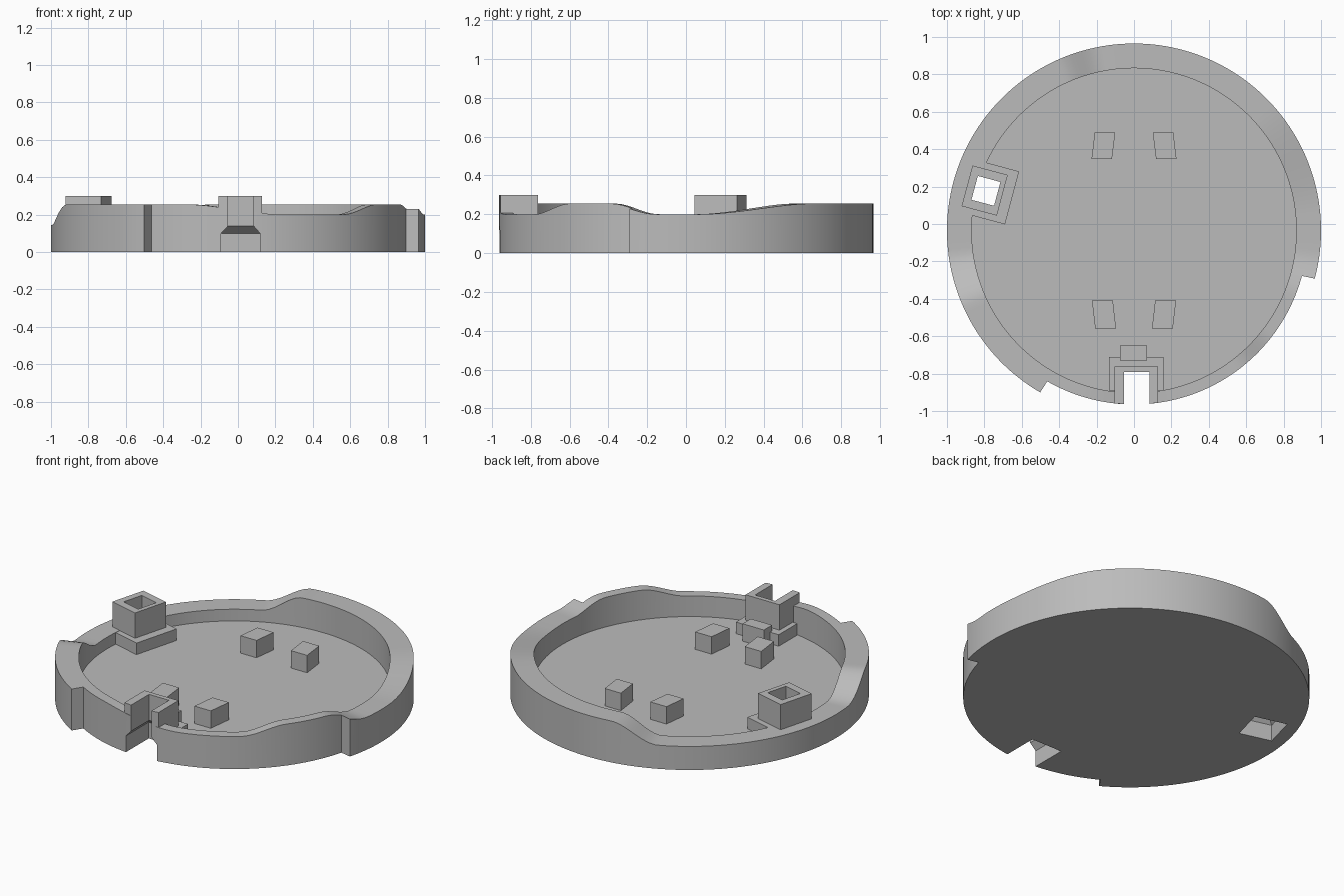
import bpy, bmesh, math

if "Cube" in bpy.data.objects:
    bpy.data.objects.remove(bpy.data.objects["Cube"])

CY = -0.035                      # centre of the round tray
R_OUT, R_STEP, R_IN = 1.0, 0.93, 0.868
FLOOR = 0.073
RIM = [(99, .255), (115, .145), (187, .145), (204, .255), (252, .255), (286, .2),
       (307, .2), (323, .255), (338, .255), (353, .2), (365, .2), (403, .255), (459, .255)]

grey = bpy.data.materials.new("plain grey")
grey.diffuse_color = (0.5, 0.5, 0.5, 1)
grey.use_nodes = True
grey.node_tree.nodes["Principled BSDF"].inputs["Base Color"].default_value = grey.diffuse_color


def rim_height(deg):
    """Eased rim height around the tray."""
    if deg < 99:
        deg += 360
    for (a, za), (b, zb) in zip(RIM, RIM[1:]):
        if a <= deg <= b:
            t = (deg - a) / (b - a)
            return za + (zb - za) * (t * t * (3 - 2 * t))


def finish(name, bm):
    bmesh.ops.recalc_face_normals(bm, faces=bm.faces)
    me = bpy.data.meshes.new(name)
    bm.to_mesh(me)
    bm.free()
    me.materials.append(grey)
    ob = bpy.data.objects.new(name, me)
    bpy.context.collection.objects.link(ob)
    return ob


def loft(name, rings):
    """Closed solid through a stack of matching point rings."""
    bm = bmesh.new()
    vs = [[bm.verts.new(p) for p in ring] for ring in rings]
    n = len(vs[0])
    for a, b in zip(vs, vs[1:]):
        for i in range(n):
            j = (i + 1) % n
            bm.faces.new((a[i], a[j], b[j], b[i]))
    bm.faces.new(vs[0])
    bm.faces.new(vs[-1])
    return finish(name, bm)


def prism(name, pts, z0, z1):
    return loft(name, [[(x, y, z) for x, y in pts] for z in (z0, z1)])


def rect(x0, x1, y0, y1):
    return [(x0, y0), (x1, y0), (x1, y1), (x0, y1)]


def radial_rect(deg, r0, r1, width):
    """Rectangle pointing outward from the tray centre."""
    a = math.radians(deg)
    c, s = math.cos(a), math.sin(a)
    return [(r * c - t * s, CY + r * s + t * c) for r, t in rect(r0, r1, -width / 2, width / 2)]


def combine(target, tool, op):
    m = target.modifiers.new(op.lower(), 'BOOLEAN')
    m.operation, m.solver, m.object = op, 'EXACT', tool
    bpy.context.view_layer.objects.active = target
    bpy.ops.object.modifier_apply(modifier=m.name)
    bpy.data.objects.remove(tool)


# Tray: bottom, outer wall with a stepped-in sector, wavy rim, inner wall, floor
angles = sorted(set(range(0, 360, 2)) - {240} | {239.9, 240.1, 344.9, 345.1})
rings = [[], [], [], []]
for d in angles:
    c, s = math.cos(math.radians(d)), math.sin(math.radians(d))
    ro = R_STEP if 240 < d < 345 else R_OUT
    z = rim_height(d)
    for ring, (r, h) in zip(rings, [(ro, 0), (ro, z), (R_IN, z), (R_IN, FLOOR)]):
        ring.append((r * c, CY + r * s, h))
tray = loft("tray", rings)

# Side socket: low base with a square tower
combine(tray, prism("socket_base", radial_rect(165, .675, .9, .293), .03, .144), 'UNION')
combine(tray, prism("socket_tower", radial_rect(165, .729, .924, .225), .04, .3), 'UNION')

# Front bracket: low base, and a tower whose front follows the wall
combine(tray, prism("bracket_base", rect(-.134, .158, -.89, -.71), .03, .144), 'UNION')
front = [(x, CY - math.sqrt(.9295 ** 2 - x * x)) for x in (-.103, -.05, .015, .08, .128)]
combine(tray, prism("bracket_tower", front + [(.128, -.762), (-.103, -.762)], .04, .3), 'UNION')

# Socket hole: wide pocket below tapering to a square shaft
wide, narrow = radial_rect(165, .72, .92, .205), radial_rect(165, .757, .882, .132)
combine(tray, loft("socket_hole", [[(x, y, z) for x, y in pts] for pts, z in
        ((wide, -.1), (wide, .1), (narrow, .14), (narrow, .4))]), 'DIFFERENCE')

# Bracket slot: same idea, open to the front
wide, narrow = rect(-.09, .118, -1.1, -.74), rect(-.053, .083, -1.1, -.79)
combine(tray, loft("bracket_slot", [[(x, y, z) for x, y in pts] for pts, z in
        ((wide, -.1), (wide, .1), (narrow, .14), (narrow, .4))]), 'DIFFERENCE')

# Smooth round walls, crisp edges
bpy.ops.object.select_all(action='DESELECT')
tray.select_set(True)
bpy.context.view_layer.objects.active = tray
bpy.ops.object.shade_smooth_by_angle(angle=math.radians(25))

# Four slanted posts, mirrored left to right, and one stop behind the bracket
back = [(.10, .49), (.21, .49), (.227, .348), (.118, .348)]
fore = [(.113, -.41), (.225, -.41), (.207, -.56), (.096, -.56)]
for name, pts in (("back_post", back), ("front_post", fore)):
    for side, sx in (("right", 1), ("left", -1)):
        prism(f"{name}_{side}", [(x * sx, y) for x, y in pts], FLOOR - .01, .18)
prism("bracket_stop", rect(-.075, .07, -.73, -.65), FLOOR - .01, .18)
